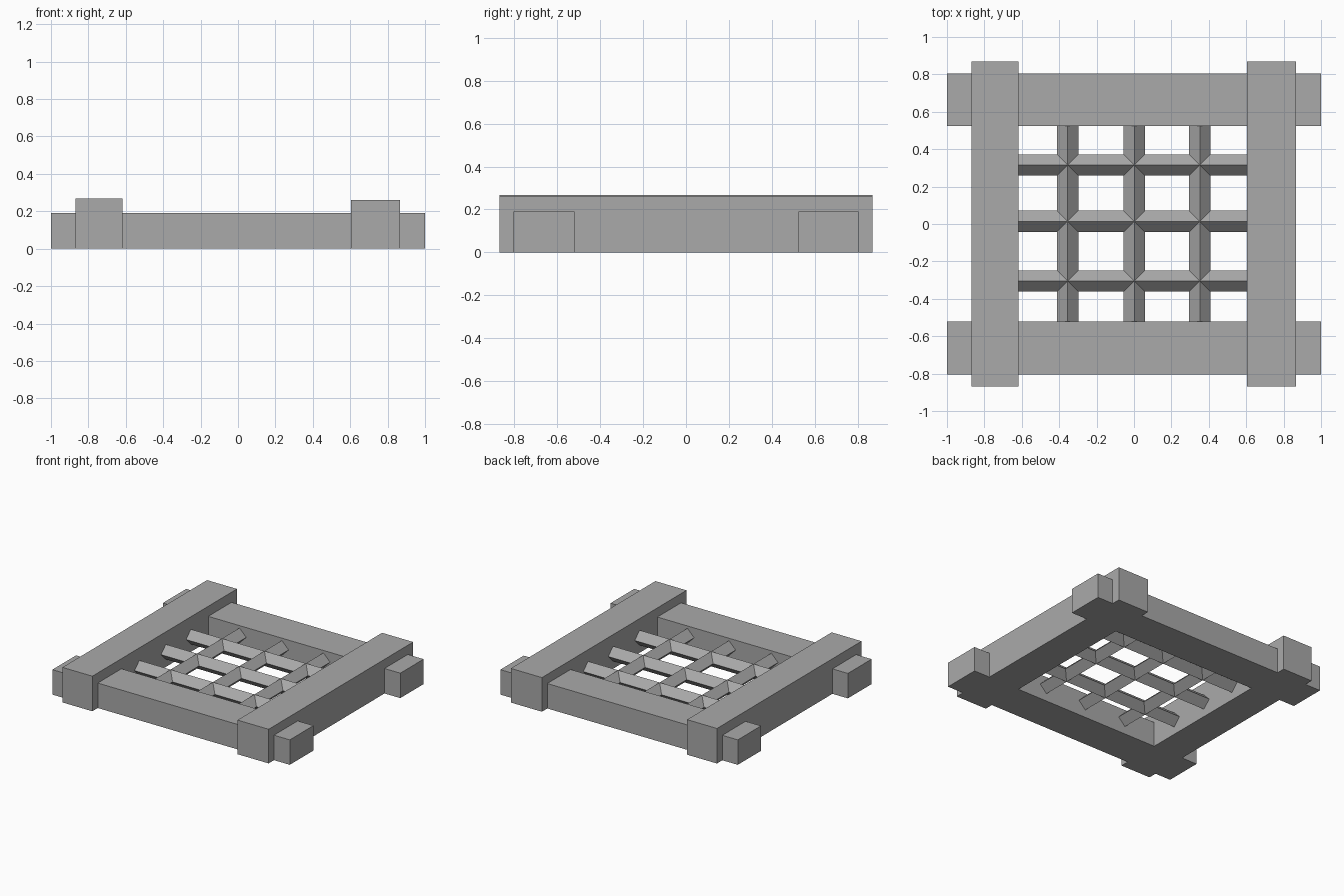
import bpy, bmesh
from mathutils import Vector

default = bpy.data.objects.get("Cube")
if default:
    bpy.data.objects.remove(default, do_unlink=True)

# One plain grey for the whole model
grey = bpy.data.materials.new("grey")
grey.use_nodes = True
COLOUR = (0.4, 0.4, 0.4, 1)
grey.diffuse_color = COLOUR
grey.node_tree.nodes["Principled BSDF"].inputs["Base Color"].default_value = COLOUR


def prism(name, section, axis, start, end):
    """Extrude a (side, z) cross-section along the x or y axis."""
    def place(side, z, along):
        return Vector((along, side, z)) if axis == "x" else Vector((side, along, z))

    bm = bmesh.new()
    face = bm.faces.new([bm.verts.new(place(s, z, start)) for s, z in section])
    grown = bmesh.ops.extrude_face_region(bm, geom=[face])["geom"]
    verts = [g for g in grown if isinstance(g, bmesh.types.BMVert)]
    bmesh.ops.translate(bm, verts=verts, vec=place(0, 0, end - start))
    bmesh.ops.recalc_face_normals(bm, faces=bm.faces)
    mesh = bpy.data.meshes.new(name)
    bm.to_mesh(mesh)
    bm.free()
    mesh.materials.append(grey)
    obj = bpy.data.objects.new(name, mesh)
    bpy.context.scene.collection.objects.link(obj)
    return obj


def beam(name, axis, low, high, height, reach):
    section = [(low, 0), (high, 0), (high, height), (low, height)]
    return prism(name, section, axis, -reach, reach)


def bar(name, axis, centre, start, end, r=0.057, z=0.115):
    section = [(centre - r, z), (centre, z - r), (centre + r, z), (centre, z + r)]
    return prism(name, section, axis, start, end)


# Low beams across the front and back
beam("front_beam", "x", -0.805, -0.52, 0.19, 1.0)
beam("back_beam", "x", 0.525, 0.805, 0.19, 1.0)

# Taller beams along the sides
beam("right_beam", "y", -0.87, -0.618, 0.267, 0.87)
beam("left_beam", "y", 0.605, 0.867, 0.26, 0.87)

# Lattice of diamond-section bars
for i, y in enumerate((-0.305, 0.014, 0.315)):
    bar(f"cross_bar_{i + 1}", "x", y, -0.64, 0.63)
for i, x in enumerate((-0.355, 0.002, 0.352)):
    bar(f"long_bar_{i + 1}", "y", x, -0.54, 0.55)
